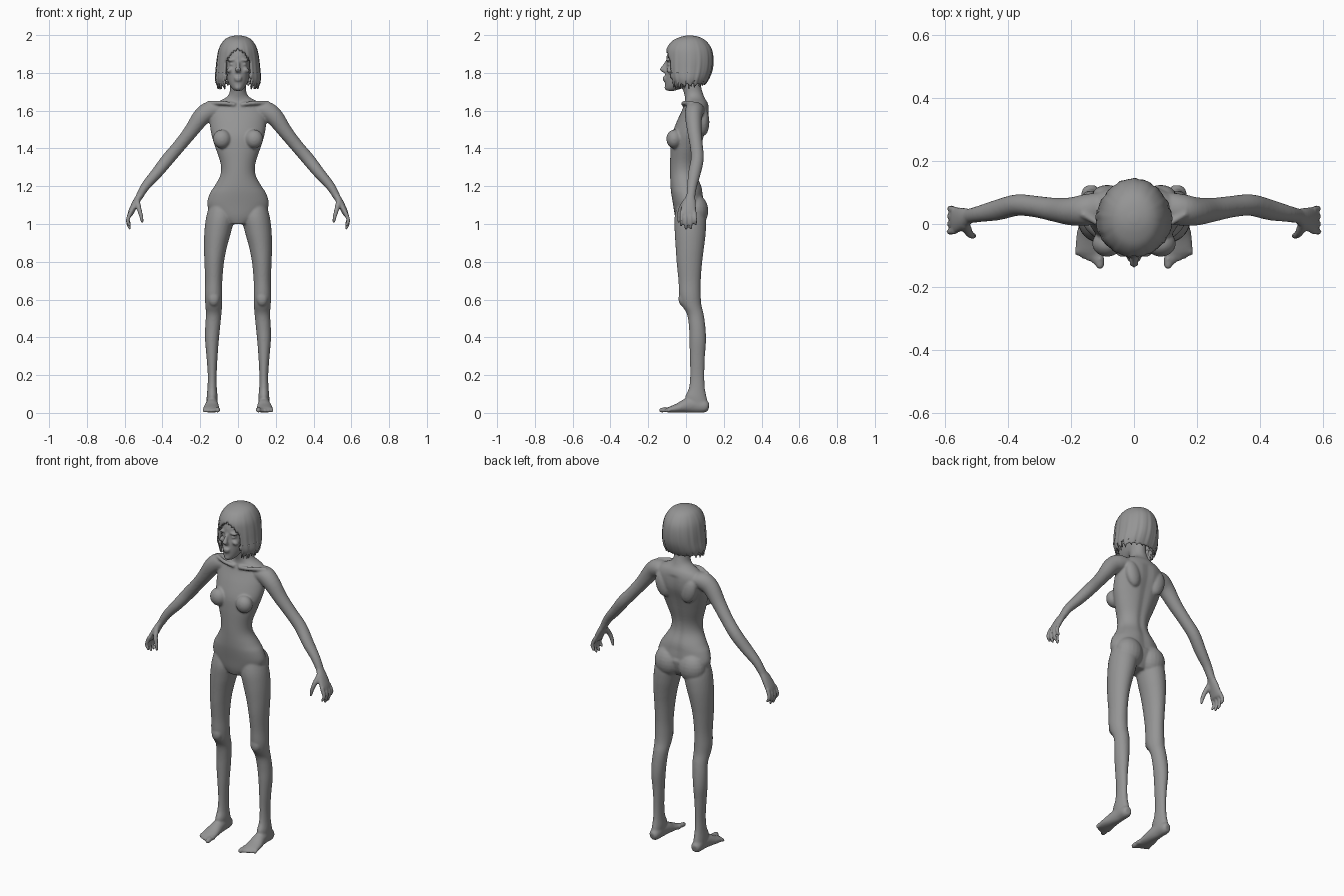
import bpy, bmesh, math
from mathutils import Vector, Matrix

old = bpy.data.objects.get("Cube")
if old:
    bpy.data.objects.remove(old)

grey = bpy.data.materials.new("plain grey")
grey.use_nodes = True
grey.diffuse_color = (0.3, 0.3, 0.3, 1)
grey.node_tree.nodes["Principled BSDF"].inputs["Base Color"].default_value = (0.3, 0.3, 0.3, 1)

X, Y, Z = Vector((1, 0, 0)), Vector((0, 1, 0)), Vector((0, 0, 1))


def smooth_rows(rows, steps=4):
    """Catmull-Rom interpolation between section rows."""
    out = []
    for i in range(len(rows) - 1):
        p0, p1, p2, p3 = (rows[max(0, min(len(rows) - 1, i + k))] for k in (-1, 0, 1, 2))
        for s in range(steps):
            t = s / steps
            out.append([0.5 * (2 * b + (c - a) * t + (2 * a - 5 * b + 4 * c - d) * t * t
                               + (3 * b - a - 3 * c + d) * t ** 3)
                        for a, b, c, d in zip(p0, p1, p2, p3)])
    return out + [list(rows[-1])]


def loft(bm, rows, axis=None, side=X, n=28, shape=None):
    """Closed skin over rows of (x, y, z, radius along side, radius across)."""
    rows = smooth_rows(rows)
    centres = [Vector(r[:3]) for r in rows]
    rings = []
    for i, r in enumerate(rows):
        t = axis or (centres[min(i + 1, len(rows) - 1)] - centres[max(i - 1, 0)]).normalized()
        u = (side - t * side.dot(t)).normalized()
        v = t.cross(u)
        ring = []
        for k in range(n):
            a = math.tau * k / n
            f = shape(a, r[2]) if shape else 1
            ring.append(bm.verts.new(centres[i] + u * r[3] * math.cos(a) * f + v * r[4] * math.sin(a) * f))
        rings.append(ring)
    faces = []
    for p, q in zip(rings, rings[1:]):
        faces += [bm.faces.new((p[k], p[(k + 1) % n], q[(k + 1) % n], q[k])) for k in range(n)]
    faces += [bm.faces.new(rings[0][::-1]), bm.faces.new(rings[-1])]
    bmesh.ops.recalc_face_normals(bm, faces=faces)
    return rings


def column(bm, rows, **kw):
    """Upright loft from rows of (z, left edge, right edge, front, back)."""
    return loft(bm, [((a + b) / 2, (f + k) / 2, z, (b - a) / 2, (k - f) / 2)
                     for z, a, b, f, k in rows], axis=Z, **kw)


def blob(bm, loc, size, tilt=0):
    m = Matrix.Translation(loc) @ Matrix.Rotation(tilt, 4, 'Y') @ Matrix.Diagonal((*size, 1))
    bmesh.ops.create_uvsphere(bm, u_segments=20, v_segments=12, radius=1, matrix=m)


def tube(bm, points, r0, r1, flat=1, side=Y):
    n = len(points) - 1
    loft(bm, [(*p, r0 + (r1 - r0) * i / n, (r0 + (r1 - r0) * i / n) * flat)
              for i, p in enumerate(points)], side=side, n=12)
    blob(bm, points[-1], (r1, r1, r1))


def finish(bm, name):
    mesh = bpy.data.meshes.new(name)
    bm.to_mesh(mesh)
    bm.free()
    mesh.materials.append(grey)
    mesh.shade_smooth()
    ob = bpy.data.objects.new(name, mesh)
    bpy.context.scene.collection.objects.link(ob)
    return ob


def sym(z, w, f, b):
    return (z, -w, w, f, b)


def groove(a, z):
    """Shallow channel down the spine."""
    return 1 - 0.1 * math.exp(-((a - math.pi / 2) / 0.2) ** 2) * (1.1 < z < 1.62)


body = bmesh.new()

# torso and neck
column(body, [sym(1.0, .06, -.045, .06), sym(1.04, .13, -.058, .085), sym(1.1, .163, -.068, .098),
              sym(1.16, .15, -.078, .092), sym(1.2, .125, -.082, .085), sym(1.26, .093, -.084, .062),
              sym(1.32, .092, -.084, .06), sym(1.4, .118, -.082, .08), sym(1.47, .14, -.075, .1),
              sym(1.54, .15, -.05, .122), sym(1.6, .15, -.022, .124), sym(1.64, .12, -.008, .115),
              sym(1.665, .07, -.005, .1), sym(1.69, .047, -.01, .09), sym(1.73, .042, -.02, .08),
              sym(1.8, .042, -.03, .08)], n=48, shape=groove)

# head
column(body, [sym(1.705, .018, -.1, -.06), sym(1.72, .034, -.11, -.02), sym(1.75, .052, -.112, .04),
              sym(1.79, .064, -.111, .085), sym(1.84, .072, -.104, .11), sym(1.89, .077, -.102, .115),
              sym(1.94, .07, -.08, .1), sym(1.97, .045, -.04, .07)])

# nose, lips and chin
loft(body, [(0, -.1, 1.865, .008, .008), (0, -.113, 1.84, .009, .012),
            (0, -.123, 1.817, .015, .016), (0, -.112, 1.803, .012, .01)], axis=Z)
blob(body, (0, -.113, 1.774), (.023, .011, .006))
blob(body, (0, -.111, 1.762), (.02, .012, .007))
blob(body, (0, -.103, 1.722), (.018, .011, .014))

for s in (-1, 1):
    # brow, cheek and eye
    blob(body, (s * .033, -.092, 1.868), (.026, .014, .008), s * .15)
    blob(body, (s * .042, -.085, 1.815), (.02, .018, .013), s * .5)
    blob(body, (s * .032, -.089, 1.845), (.015, .011, .007))

    # chest, collarbone, shoulder blade, hip
    blob(body, (s * .085, -.062, 1.45), (.048, .042, .05))
    tube(body, [(s * .015, -.012, 1.632), (s * .08, -.012, 1.64), (s * .16, .03, 1.64)], .011, .011)
    blob(body, (s * .085, .092, 1.54), (.045, .032, .075), s * .25)
    blob(body, (s * .078, .052, 1.07), (.08, .066, .085))

    # arm
    loft(body, [(s * .1, .05, 1.605, .05, .035), (s * .15, .045, 1.598, .05, .05),
                (s * .195, .04, 1.565, .045, .047), (s * .25, .045, 1.49, .038, .038),
                (s * .31, .055, 1.415, .034, .034), (s * .37, .06, 1.345, .034, .034),
                (s * .43, .045, 1.27, .033, .03), (s * .49, .032, 1.2, .026, .024),
                (s * .525, .025, 1.14, .023, .019)], side=Y)

    # hand: palm, four fingers, thumb
    loft(body, [(s * .52, .025, 1.15, .023, .018), (s * .543, .018, 1.11, .035, .018),
                (s * .565, .012, 1.065, .042, .016), (s * .572, .012, 1.045, .038, .012)], side=Y)
    for k, tip in enumerate((.995, .978, .98, 1.0)):
        y = -.022 + k * .022
        tube(body, [(s * .567, y, 1.065), (s * .582, y * 1.1, 1.03),
                    (s * (.584 - k * .001), y * 1.15, (1.03 + tip) / 2), (s * .573, y * 1.15, tip)],
             .0115, .0085)
    tube(body, [(s * .535, 0, 1.12), (s * .525, -.025, 1.085), (s * .515, -.036, 1.05),
                (s * .507, -.038, 1.015)], .016, .009)

    # leg
    leg = [(1.12, .04, .145, -.04, .08), (1.04, .02, .168, -.06, .105), (.96, .036, .178, -.06, .105),
           (.88, .058, .18, -.055, .096), (.8, .074, .178, -.05, .086), (.7, .083, .174, -.04, .078),
           (.62, .083, .176, -.036, .078), (.57, .084, .173, -.022, .082), (.52, .088, .17, .006, .094),
           (.45, .095, .174, .016, .103), (.38, .102, .174, .018, .106), (.3, .108, .167, .02, .1),
           (.2, .113, .16, .022, .097), (.13, .112, .162, .015, .1), (.08, .108, .166, -.005, .11),
           (.03, .112, .166, .02, .12)]
    column(body, [(z, *sorted((s * a, s * b)), f, k) for z, a, b, f, k in leg])
    blob(body, (s * .128, -.018, .605), (.03, .022, .04))

    # foot and toes
    loft(body, [(s * .14, .12, .03, .018, .02), (s * .138, .1, .034, .029, .033),
                (s * .137, .05, .042, .03, .042), (s * .138, 0, .037, .036, .037),
                (s * .141, -.04, .026, .042, .026), (s * .141, -.085, .017, .046, .016),
                (s * .143, -.1, .014, .042, .011)], side=X)
    for k in range(5):
        x, r = .108 + k * .0175, .0135 if k == 0 else .0095
        tip = -.13 + k * .0085 + (.003 if k else 0)
        tube(body, [(s * x, -.075, .017), (s * x, (tip - .08) / 2, .018), (s * x, tip, r + .001)], r, r)

figure = finish(body, "body")
merge = figure.modifiers.new("merge", 'REMESH')
merge.mode = 'VOXEL'
merge.voxel_size = 0.006
merge.use_smooth_shade = True
soften = figure.modifiers.new("soften", 'SMOOTH')
soften.factor = 0.5
soften.iterations = 4


# bobbed hair: rippled dome with a face opening
def strands(a, z):
    ripple = 0.012 * math.sin(17 * a) + 0.008 * math.sin(29 * a + 1)
    parting = 0.03 * math.exp(-((a + math.pi / 2) / 0.07) ** 2) * (z > 1.92)
    return 1 + ripple * min(1, (2 - z) * 6) - parting


hair = bmesh.new()
rings = column(hair, [sym(1.735, .112, -.078, .1), sym(1.77, .121, -.098, .122), sym(1.82, .117, -.107, .14),
                      sym(1.88, .111, -.108, .144), sym(1.93, .1, -.102, .134), sym(1.97, .077, -.072, .105),
                      sym(1.99, .048, -.03, .07), sym(1.998, .012, .005, .03)], n=96, shape=strands)
bottom = set(rings[0])
opening = []
for f in hair.faces:
    c = f.calc_center_median()
    half = .07 * math.sqrt(max(0, min(1, (1.925 - c.z) / .07)))
    if (c.y < -.03 and abs(c.x) < half) or all(v in bottom for v in f.verts):
        opening.append(f)
bmesh.ops.delete(hair, geom=opening, context='FACES')

# ragged hem
for v in bottom:
    if v.is_valid:
        a = math.atan2(v.co.y, v.co.x)
        v.co.z += 0.012 * math.sin(23 * a) + 0.008 * math.sin(41 * a) + 0.1 * v.co.y
bob = finish(hair, "hair")
thick = bob.modifiers.new("thickness", 'SOLIDIFY')
thick.thickness = 0.014
thick.offset = -1

# loose locks hanging at the sides
locks = bmesh.new()
for s in (-1, 1):
    for k in range(5):
        a = -0.85 + k * 0.3
        x, y = s * .108 * math.cos(a), .01 + .1 * math.sin(a)
        tube(locks, [(x, y, 1.8), (x * 1.03, y, 1.765), (x * 0.95, y, 1.725 - .008 * (k % 2))],
             .012, .003, side=X)
finish(locks, "hair_locks")
